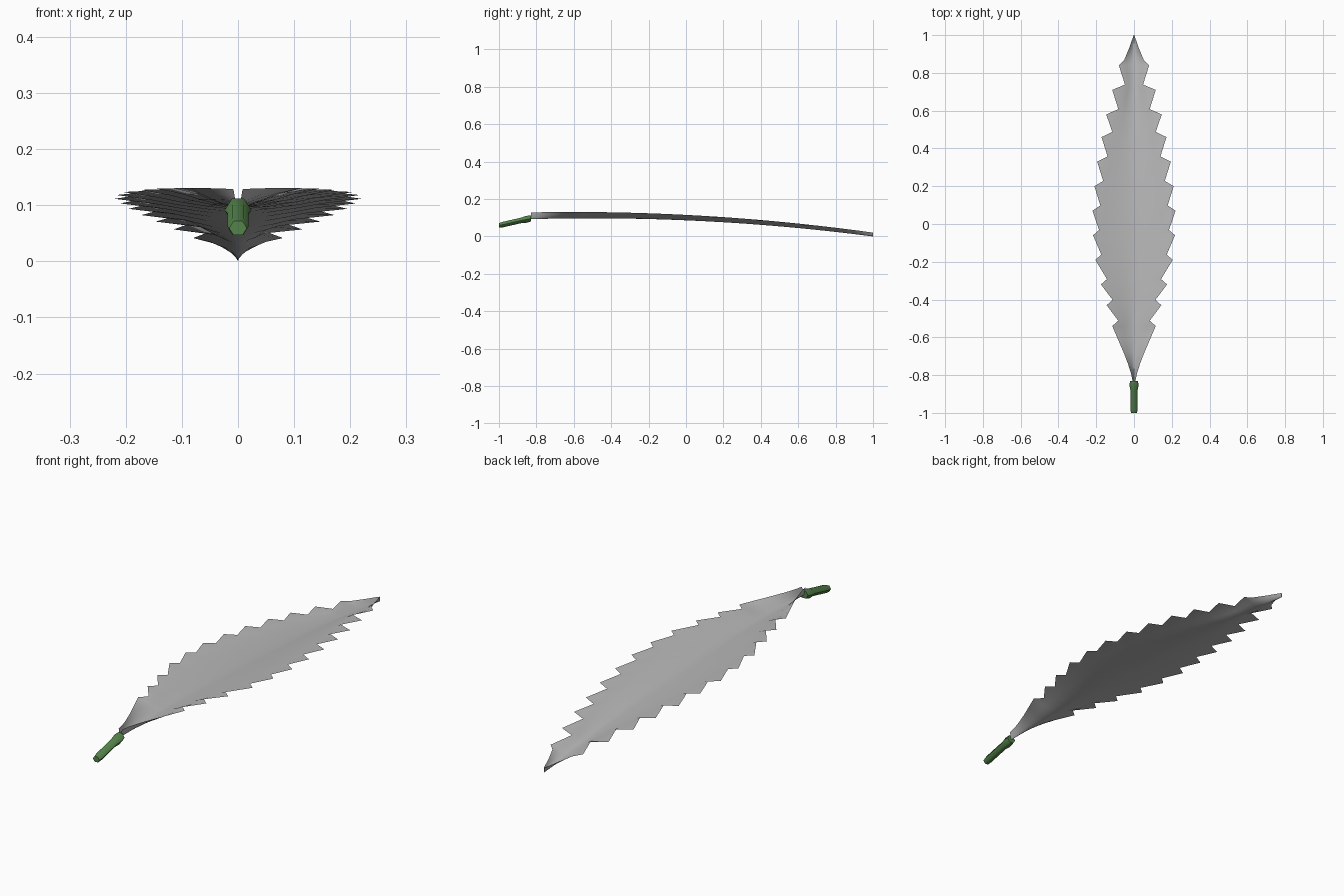
import bpy
import bmesh
import math

if "Cube" in bpy.data.objects:
    bpy.data.objects.remove(bpy.data.objects["Cube"])


def material(name, rgb):
    m = bpy.data.materials.new(name)
    m.diffuse_color = (*rgb, 1)
    m.use_nodes = True
    m.node_tree.nodes["Principled BSDF"].inputs["Base Color"].default_value = m.diffuse_color
    return m


def finish(bm, name, mat, angle):
    bmesh.ops.recalc_face_normals(bm, faces=bm.faces)
    me = bpy.data.meshes.new(name)
    bm.to_mesh(me)
    bm.free()
    ob = bpy.data.objects.new(name, me)
    bpy.context.collection.objects.link(ob)
    me.materials.append(mat)
    bpy.ops.object.select_all(action='DESELECT')
    bpy.context.view_layer.objects.active = ob
    ob.select_set(True)
    bpy.ops.object.shade_smooth_by_angle(angle=math.radians(angle))
    return ob


grey = material("leaf_grey", (0.48, 0.48, 0.48))
green = material("stem_green", (0.09, 0.23, 0.07))

# Leaf outline: smooth base, then sawtooth tips pointing forward
base = [(-0.83, 0.008), (-0.79, 0.016), (-0.74, 0.032), (-0.68, 0.055), (-0.61, 0.085)]
tips = [(-0.54, 0.115), (-0.43, 0.145), (-0.32, 0.175), (-0.19, 0.205),
        (-0.06, 0.217), (0.07, 0.22), (0.20, 0.21), (0.33, 0.195),
        (0.46, 0.172), (0.58, 0.147), (0.71, 0.115), (0.84, 0.08)]
# Each row: y, edge half width, smooth half width for the inner columns
rows = [(y, w, w) for y, w in base]
for i, (y, w) in enumerate(tips):
    nxt = tips[i + 1][1] if i + 1 < len(tips) else w
    notch = min(w, nxt) - 0.032
    if i == len(tips) - 1:
        notch = 0.052
    rows.append((y, w, min(w, notch + 0.012)))
    rows.append((y + 0.028, notch, notch))
rows += [(0.93, 0.026, 0.026), (1.0, 0.0015, 0.0015)]

# Blade: arched along its length, channelled across its width
columns = [-1, -0.78, -0.55, -0.3, -0.12, 0, 0.12, 0.3, 0.55, 0.78, 1]
bm = bmesh.new()
grid = []
for y, edge, inner in rows:
    mid = 0.097 - 0.0431 * (y + 0.5) ** 2
    lift = 0.029 - 0.0085 * y
    line = []
    for t in columns:
        x = t * (edge if abs(t) == 1 else inner)
        line.append(bm.verts.new((x, y, mid + lift * abs(t) ** 1.5)))
    grid.append(line)
for a, b in zip(grid, grid[1:]):
    for j in range(len(columns) - 1):
        bm.faces.new((a[j], a[j + 1], b[j + 1], b[j]))
finish(bm, "leaf_blade", grey, 60)

# Stem: six-sided tapered stalk with a collar at the leaf
bm = bmesh.new()
rings = []
for y, z, r in [(-1.0, 0.059, 0.016), (-0.985, 0.062, 0.019), (-0.88, 0.086, 0.019),
                (-0.855, 0.091, 0.024), (-0.83, 0.096, 0.021)]:
    rings.append([bm.verts.new((r * math.cos(k * math.pi / 3), y,
                                z + 0.9 * r * math.sin(k * math.pi / 3))) for k in range(6)])
for a, b in zip(rings, rings[1:]):
    for k in range(6):
        bm.faces.new((a[k], a[(k + 1) % 6], b[(k + 1) % 6], b[k]))
bm.faces.new(rings[0])
bm.faces.new(rings[-1])
finish(bm, "stem", green, 65)
